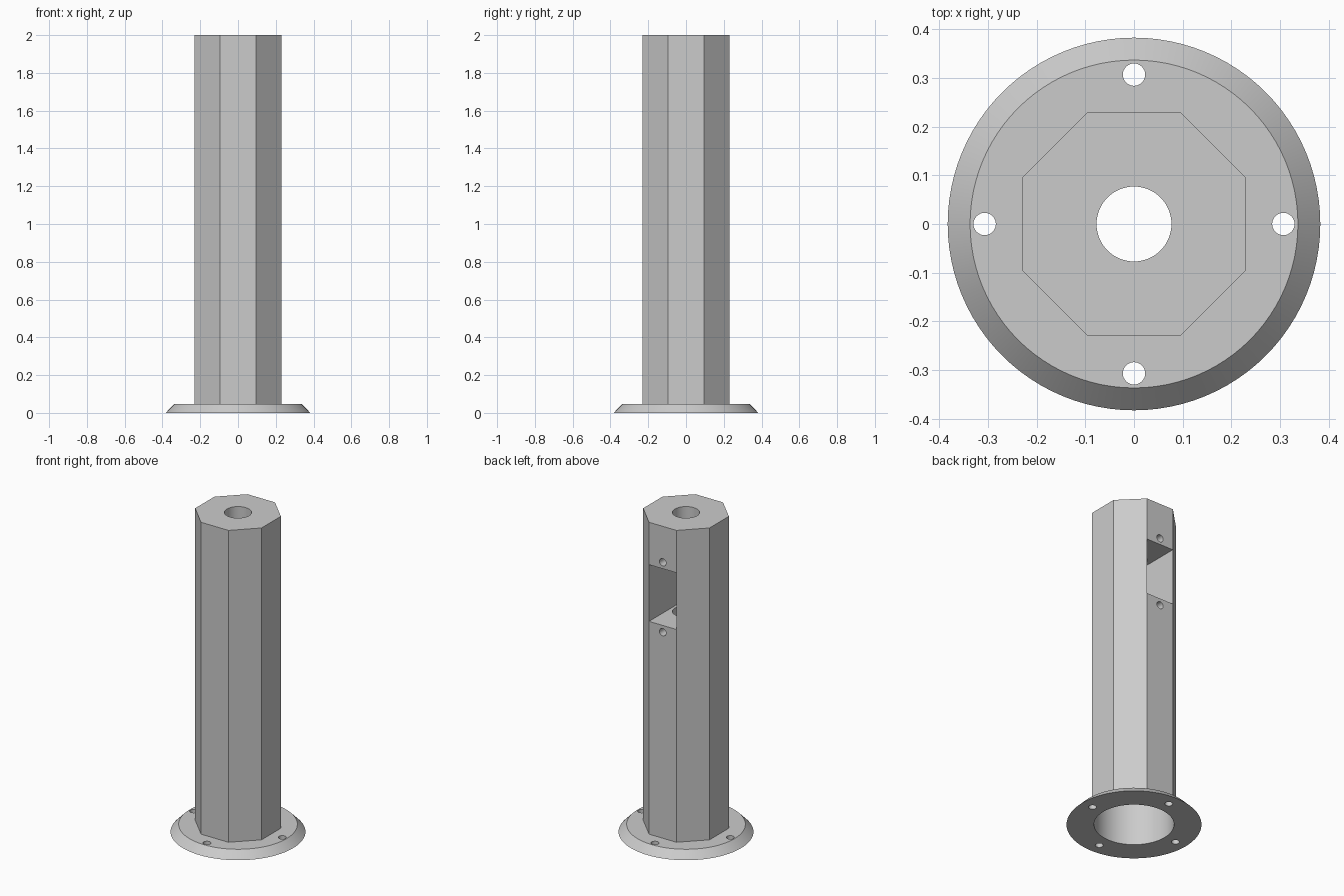
import bpy
from math import cos, sin, pi

cube = bpy.data.objects.get("Cube")
if cube:
    bpy.data.objects.remove(cube, do_unlink=True)

grey = bpy.data.materials.new("light grey")
grey.use_nodes = True
colour = (0.6, 0.6, 0.6, 1)
grey.diffuse_color = colour
grey.node_tree.nodes["Principled BSDF"].inputs["Base Color"].default_value = colour

APOTHEM = 0.23
FLANGE_TOP = 0.047


def finish(name):
    ob = bpy.context.object
    ob.name = name
    bpy.ops.object.transform_apply(location=True, rotation=True, scale=True)
    ob.data.materials.append(grey)
    return ob


def frustum(name, r_low, r_high, z_low, z_high, x=0, y=0, sides=96, turn=0):
    bpy.ops.mesh.primitive_cone_add(
        vertices=sides, radius1=r_low, radius2=r_high, depth=z_high - z_low,
        location=(x, y, (z_low + z_high) / 2), rotation=(0, 0, turn))
    return finish(name)


def cut(target, cutters):
    bpy.ops.object.select_all(action="DESELECT")
    bpy.context.view_layer.objects.active = target
    target.select_set(True)
    for cutter in cutters:
        mod = target.modifiers.new("cut", "BOOLEAN")
        mod.operation = "DIFFERENCE"
        mod.solver = "EXACT"
        mod.object = cutter
        bpy.ops.object.modifier_apply(modifier=mod.name)
        bpy.data.objects.remove(cutter, do_unlink=True)
    bpy.ops.object.shade_smooth_by_angle(angle=pi / 6)


# Round base flange with bevelled rim, central opening and four bolt holes
flange = frustum("base_flange", 0.383, 0.337, 0, FLANGE_TOP)
holes = [frustum("flange_opening", 0.227, 0.227, -0.1, 0.2)]
for i in range(4):
    a = i * pi / 2
    holes.append(frustum("bolt_hole", 0.023, 0.023, -0.1, 0.2,
                         0.307 * cos(a), 0.307 * sin(a), sides=32))
cut(flange, holes)

# Octagonal column, hollow below and bored through the top
radius = APOTHEM / cos(pi / 8)
column = frustum("column", radius, radius, FLANGE_TOP, 2, sides=8, turn=pi / 8)
cutters = [
    frustum("lower_cavity", 0.227, 0.227, -0.1, 1.15),
    frustum("central_bore", 0.077, 0.077, 1.0, 2.1, sides=64),
]

# Box recess across the back face
bpy.ops.mesh.primitive_cube_add(size=1, location=(0, 0.1, 1.557))
bpy.context.object.scale = (0.19, 0.4, 0.355)
cutters.append(finish("recess"))

# Screw holes above and below the recess
for z in (1.775, 1.337):
    bpy.ops.mesh.primitive_cylinder_add(
        vertices=32, radius=0.023, depth=0.2,
        location=(0, APOTHEM, z), rotation=(pi / 2, 0, 0))
    cutters.append(finish("screw_hole"))
cut(column, cutters)
